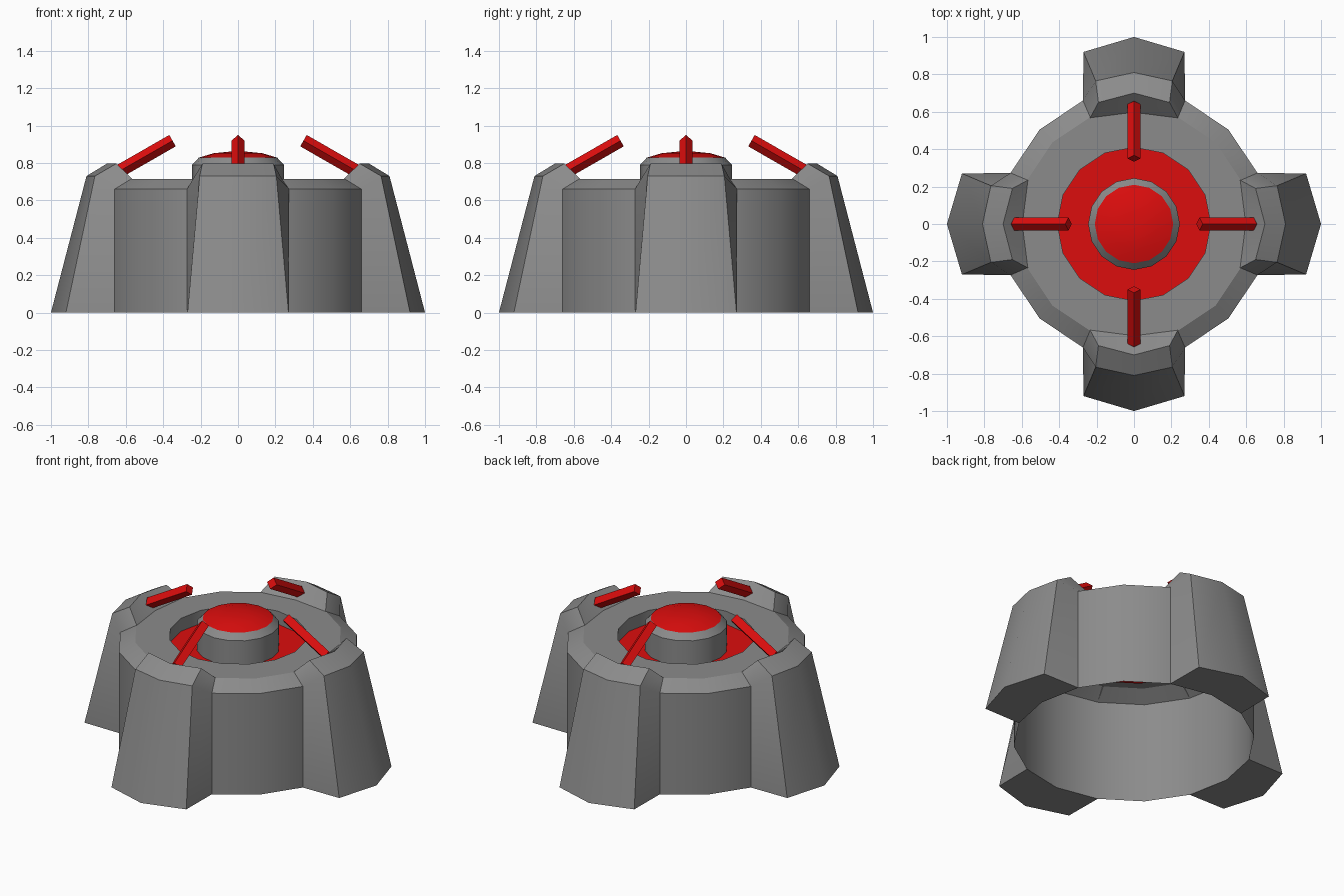
import bpy, bmesh, math
from mathutils import Matrix, Vector

if "Cube" in bpy.data.objects:
    bpy.data.objects.remove(bpy.data.objects["Cube"])


def material(name, colour):
    m = bpy.data.materials.new(name)
    m.diffuse_color = (*colour, 1)
    m.use_nodes = True
    m.node_tree.nodes["Principled BSDF"].inputs["Base Color"].default_value = m.diffuse_color
    return m


GREY = material("grey metal", (0.26, 0.26, 0.26))
RED = material("red glow", (0.72, 0.004, 0.004))


def finish(bm, name, mat, angle=None):
    me = bpy.data.meshes.new(name)
    bm.to_mesh(me)
    bm.free()
    me.materials.append(mat)
    ob = bpy.data.objects.new(name, me)
    bpy.context.collection.objects.link(ob)
    if angle:
        bpy.ops.object.select_all(action='DESELECT')
        ob.select_set(True)
        bpy.context.view_layer.objects.active = ob
        bpy.ops.object.shade_smooth_by_angle(angle=math.radians(angle))
    return ob


def lathe(name, profile, mat, sides=16, cap=False, angle=30):
    """Spin (radius, z) points around z; optionally close the last ring."""
    bm = bmesh.new()
    rings = [[bm.verts.new((r * math.cos(math.tau * i / sides),
                            r * math.sin(math.tau * i / sides), z))
              for i in range(sides)] for r, z in profile]
    for a, b in zip(rings, rings[1:]):
        for i in range(sides):
            j = (i + 1) % sides
            bm.faces.new((a[i], a[j], b[j], b[i]))
    if cap:
        bm.faces.new(rings[-1])
    return finish(bm, name, mat, angle)


# hollow body with chamfered rim and a round recess
lathe("body_shell", [(0.714, 0), (0.714, 0.66), (0.617, 0.715),
                     (0.41, 0.715), (0.41, 0.63)], GREY)
# red floor of the recess
lathe("recess_floor", [(0.41, 0.63)], RED, cap=True)
# central hub and its red dome
lathe("hub", [(0.245, 0.63), (0.245, 0.79), (0.21, 0.828)], GREY)
lathe("hub_dome", [(0.21, 0.828), (0.13, 0.852), (0.05, 0.86)], RED, cap=True)

# half of a buttress leg on the +x side, mirrored across y
LEG = [(1, 0, 0), (.92, .27, 0), (.66, .273, 0), (.714, 0, 0),
       (.81, 0, .73), (.765, .205, .73), (.70, 0, .797), (.65, .19, .797),
       (.595, 0, .713), (.565, .236, .713), (.66, .273, .66)]
FACES = [(0, 1, 5, 4), (4, 5, 7, 6), (6, 7, 9, 8),
         (1, 2, 10, 5), (5, 10, 9, 7), (0, 3, 2, 1)]


def leg(name, turn):
    bm = bmesh.new()
    for s in (1, -1):
        vs = [bm.verts.new((x, y * s, z)) for x, y, z in LEG]
        for f in FACES:
            bm.faces.new([vs[i] for i in f[::s]])
    bmesh.ops.remove_doubles(bm, verts=bm.verts, dist=1e-4)
    bmesh.ops.transform(bm, matrix=turn, verts=bm.verts)
    finish(bm, name, GREY, 30)


def prong(name, turn):
    """Square red bar on its edge, leaning inward over the recess."""
    a, b = Vector((.64, 0, .753)), Vector((.35, 0, .919))
    d = (b - a).normalized()
    up = Vector((-d.z, 0, d.x))
    bm = bmesh.new()
    ends = [[bm.verts.new(p + o * 0.035) for o in
             (up, Vector((0, 1, 0)), -up, Vector((0, -1, 0)))] for p in (a, b)]
    for i in range(4):
        j = (i + 1) % 4
        bm.faces.new((ends[0][i], ends[0][j], ends[1][j], ends[1][i]))
    for e in ends:
        bm.faces.new(e)
    bmesh.ops.recalc_face_normals(bm, faces=bm.faces)
    bmesh.ops.transform(bm, matrix=turn, verts=bm.verts)
    finish(bm, name, RED)


# four legs and prongs around the centre
for k, side in enumerate(("right", "back", "left", "front")):
    turn = Matrix.Rotation(k * math.pi / 2, 4, 'Z')
    leg(side + "_leg", turn)
    prong(side + "_prong", turn)

# inner wall faces of the recess already face the centre; make the shell consistent
for name in ("body_shell", "hub"):
    me = bpy.data.objects[name].data
    me.update()
